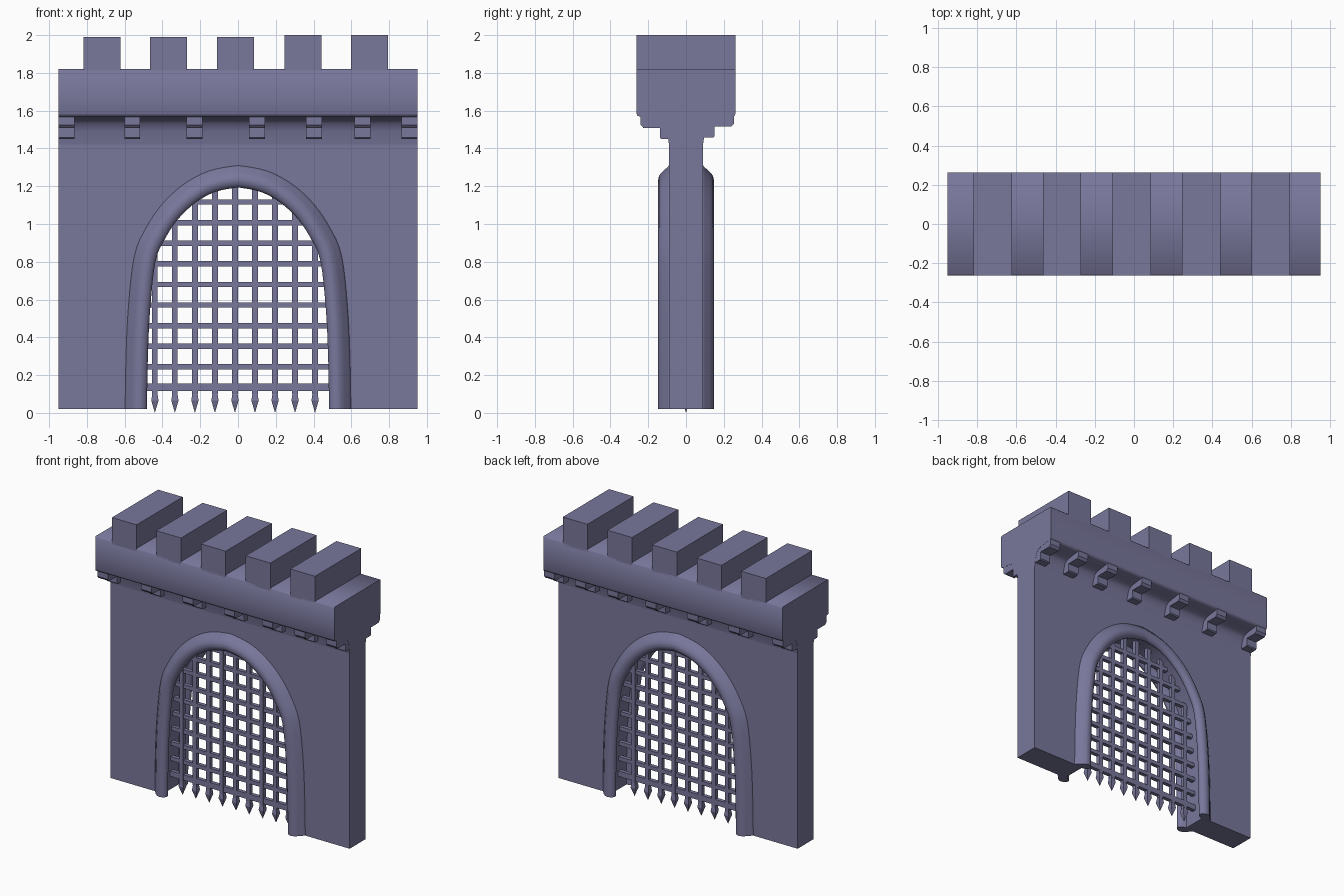
import bpy, bmesh
from mathutils import Vector

if "Cube" in bpy.data.objects:
    bpy.data.objects.remove(bpy.data.objects["Cube"])

stone = bpy.data.materials.new("slate_stone")
stone.diffuse_color = (.19, .185, .33, 1)
stone.use_nodes = True
stone.node_tree.nodes["Principled BSDF"].inputs["Base Color"].default_value = stone.diffuse_color

# ---------- helpers ----------
def finish(name, bm, smooth=0.0):
    bmesh.ops.recalc_face_normals(bm, faces=bm.faces)
    me = bpy.data.meshes.new(name)
    bm.to_mesh(me)
    bm.free()
    me.materials.append(stone)
    ob = bpy.data.objects.new(name, me)
    bpy.context.collection.objects.link(ob)
    if smooth:
        bpy.ops.object.select_all(action='DESELECT')
        ob.select_set(True)
        bpy.context.view_layer.objects.active = ob
        bpy.ops.object.shade_smooth_by_angle(angle=smooth)
    return ob

def add_prism(bm, pts, axis, a, b):
    """Extrude a 2D profile along x (pts are y,z) or along y (pts are x,z)."""
    def at(p, t):
        return (t, p[0], p[1]) if axis == 'x' else (p[0], t, p[1])
    lo = [bm.verts.new(at(p, a)) for p in pts]
    hi = [bm.verts.new(at(p, b)) for p in pts]
    bm.faces.new(lo)
    bm.faces.new(hi[::-1])
    n = len(pts)
    for i in range(n):
        j = (i + 1) % n
        bm.faces.new((lo[i], hi[i], hi[j], lo[j]))

def add_box(bm, x0, x1, y0, y1, z0, z1):
    add_prism(bm, [(x0, z0), (x1, z0), (x1, z1), (x0, z1)], 'y', y0, y1)

def smooth_path(pts, steps=4):
    """Catmull-Rom curve through the points."""
    p = [Vector(q) for q in pts]
    out = []
    for i in range(len(p) - 1):
        a, b, c, d = p[max(i - 1, 0)], p[i], p[i + 1], p[min(i + 2, len(p) - 1)]
        for k in range(steps):
            t = k / steps
            out.append(tuple(.5 * (2 * b + (c - a) * t + (2 * a - 5 * b + 4 * c - d) * t * t
                                   + (3 * b - a - 3 * c + d) * t ** 3)))
    return out + [tuple(p[-1])]

# ---------- arch curve (right half, bottom to apex) ----------
half = smooth_path([(.48, .02), (.475, .3), (.463, .55), (.435, .8), (.385, .92),
                    (.315, 1.025), (.225, 1.11), (.12, 1.168), (0, 1.192)])
arch = half + [(-x, z) for x, z in half[-2::-1]]

def offset(d):
    out = []
    for i, p in enumerate(arch):
        q, r = arch[max(i - 1, 0)], arch[min(i + 1, len(arch) - 1)]
        t = Vector((r[0] - q[0], r[1] - q[1])).normalized()
        z = .02 if i in (0, len(arch) - 1) else p[1] - t.x * d
        out.append((p[0] + t.y * d, z))
    return out

def lerp_table(v, table):
    for (a, fa), (b, fb) in zip(table, table[1:]):
        if a <= v <= b:
            return fa + (fb - fa) * (v - a) / (b - a)
    return table[-1][1]

def width_at(z):
    return lerp_table(z, [(q, x) for x, q in half])

def height_at(x):
    return lerp_table(abs(x), half[::-1])

# ---------- wall with arched opening ----------
bm = bmesh.new()
add_prism(bm, [(.95, .02), (.95, 1.47), (-.95, 1.47), (-.95, .02)] + offset(.05)[::-1], 'y', -.09, .09)
finish("wall", bm)

# ---------- arch moulding: a rounded rib on each face ----------
side = [(.05, .08), (.02, .09), (.003, .105), (.002, .122), (.015, .138), (.04, .148),
        (.065, .142), (.088, .122), (.107, .1), (.12, .088)]
section = [(d, -y) for d, y in side] + side[::-1]
bm = bmesh.new()
rows = [[bm.verts.new((x, y, z)) for x, z in offset(d)] for d, y in section]
n = len(rows)
for k in range(n):
    a, b = rows[k], rows[(k + 1) % n]
    for i in range(len(arch) - 1):
        bm.faces.new((a[i], a[i + 1], b[i + 1], b[i]))
bm.faces.new([r[0] for r in rows])
bm.faces.new([r[-1] for r in rows])
finish("arch_moulding", bm, smooth=.9)

# ---------- parapet with flared underside ----------
flare = [(.09, 1.42), (.1, 1.49), (.115, 1.535), (.14, 1.552), (.18, 1.56), (.24, 1.567), (.257, 1.573),
         (.262, 1.585), (.262, 1.813), (.256, 1.82)]
bm = bmesh.new()
add_prism(bm, flare + [(-y, z) for y, z in flare[::-1]], 'x', -.95, .95)
finish("parapet", bm, smooth=.9)

# ---------- merlons ----------
bm = bmesh.new()
for x, top in ((-.72, 1.99), (-.367, 1.99), (-.012, 1.99), (.343, 2.0), (.697, 2.0)):
    add_box(bm, x - .098, x + .098, -.262, .262, 1.8, top)
finish("merlons", bm)

# ---------- stepped corbels, front and back ----------
corbel = [(.08, 1.45), (.13, 1.45), (.137, 1.457), (.137, 1.508), (.225, 1.508),
          (.24, 1.525), (.24, 1.58), (.08, 1.58)]
bm = bmesh.new()
for x in (-.907, -.56, -.23, .1, .402, .66, .907):
    add_prism(bm, [(-y, z) for y, z in corbel], 'x', x - .042, x + .042)
    add_prism(bm, [(y + .015, z + .008) for y, z in corbel], 'x', x - .042, x + .042)
finish("corbels", bm)

# ---------- portcullis ----------
bm = bmesh.new()
bars = [-.44 + .106 * i for i in range(9)]
for x in bars:
    add_box(bm, x - .015, x + .015, -.015, .015, .1, height_at(abs(x) - .015) + .07)
for i in range(10):
    z, h = .135 + .109 * i, .02 if i == 0 else .014
    w = width_at(z) + .065
    add_box(bm, -w, w, -.014, .014, z - h, z + h)
finish("portcullis_bars", bm)

# ---------- spikes ----------
bm = bmesh.new()
for x in bars:
    rings = [[bm.verts.new((x + sx * r, sy * r, z)) for sx, sy in ((-1, -1), (1, -1), (1, 1), (-1, 1))]
             for r, z in ((.012, .115), (.019, .065))]
    tip = bm.verts.new((x, 0, 0.0))
    bm.faces.new(rings[0])
    for i in range(4):
        j = (i + 1) % 4
        bm.faces.new((rings[0][i], rings[0][j], rings[1][j], rings[1][i]))
        bm.faces.new((rings[1][i], rings[1][j], tip))
finish("portcullis_spikes", bm)
